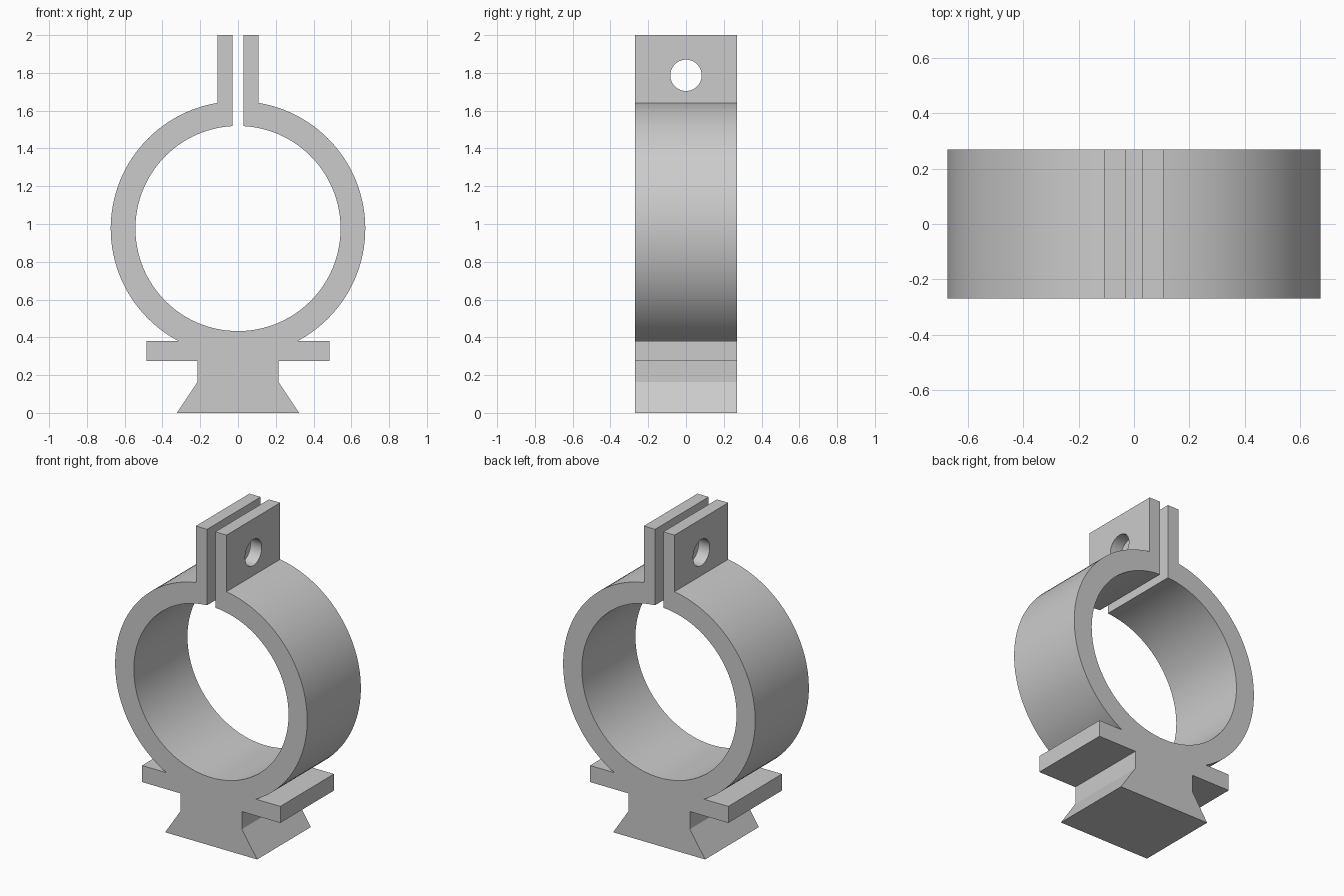
import bpy, bmesh, math

cube = bpy.data.objects.get("Cube")
if cube:
    bpy.data.objects.remove(cube, do_unlink=True)

HALF_DEPTH = 0.269
CENTRE_Z, R_OUT, R_IN = 0.976, 0.674, 0.543
GAP, EAR = 0.029, 0.108          # inner and outer x of the clamp ears
FLANGE_TOP = 0.38

grey = bpy.data.materials.new("plain grey")
grey.use_nodes = True
colour = (0.6, 0.6, 0.6, 1)
grey.diffuse_color = colour
grey.node_tree.nodes["Principled BSDF"].inputs["Base Color"].default_value = colour


def arc(radius, start, end, steps):
    """Points on a circle round the ring centre, angles in radians."""
    angles = [start + (end - start) * i / steps for i in range(steps + 1)]
    return [(radius * math.cos(a), CENTRE_Z + radius * math.sin(a)) for a in angles]


# Right half of the outline: dovetail foot, flange, ring, ear, bore
foot = [(0.323, 0), (0.215, 0.163), (0.215, 0.275), (0.485, 0.275), (0.485, FLANGE_TOP)]
outer = arc(R_OUT, math.asin((FLANGE_TOP - CENTRE_Z) / R_OUT), math.acos(EAR / R_OUT), 48)
ear = [(EAR, 2), (GAP, 2)]
bore = arc(R_IN, math.acos(GAP / R_IN), -math.pi / 2, 60)
half = foot + outer + ear + bore
outline = half + [(-x, z) for x, z in reversed(half[:-1])]

# Clamp body: the mirrored outline extruded along y
bm = bmesh.new()
face = bm.faces.new([bm.verts.new((x, -HALF_DEPTH, z)) for x, z in outline])
side = bmesh.ops.extrude_face_region(bm, geom=[face])
moved = [v for v in side["geom"] if isinstance(v, bmesh.types.BMVert)]
bmesh.ops.translate(bm, verts=moved, vec=(0, 2 * HALF_DEPTH, 0))
bmesh.ops.recalc_face_normals(bm, faces=bm.faces)
mesh = bpy.data.meshes.new("pipe_clamp")
bm.to_mesh(mesh)
bm.free()
mesh.materials.append(grey)
clamp = bpy.data.objects.new("pipe_clamp", mesh)
bpy.context.collection.objects.link(clamp)

# Bolt hole through both ears
bpy.ops.mesh.primitive_cylinder_add(vertices=48, radius=0.083, depth=0.5,
                                    location=(0, 0, 1.787), rotation=(0, math.pi / 2, 0))
cutter = bpy.context.object
cutter.name = "bolt_hole_cutter"
cutter.hide_render = True
cutter.data.materials.append(grey)
hole = clamp.modifiers.new("bolt_hole", "BOOLEAN")
hole.operation = "DIFFERENCE"
hole.solver = "EXACT"
hole.object = cutter

bpy.ops.object.select_all(action="DESELECT")
clamp.select_set(True)
bpy.context.view_layer.objects.active = clamp
bpy.ops.object.modifier_apply(modifier=hole.name)
bpy.data.objects.remove(cutter, do_unlink=True)
bpy.ops.object.shade_smooth_by_angle(angle=math.radians(25))
